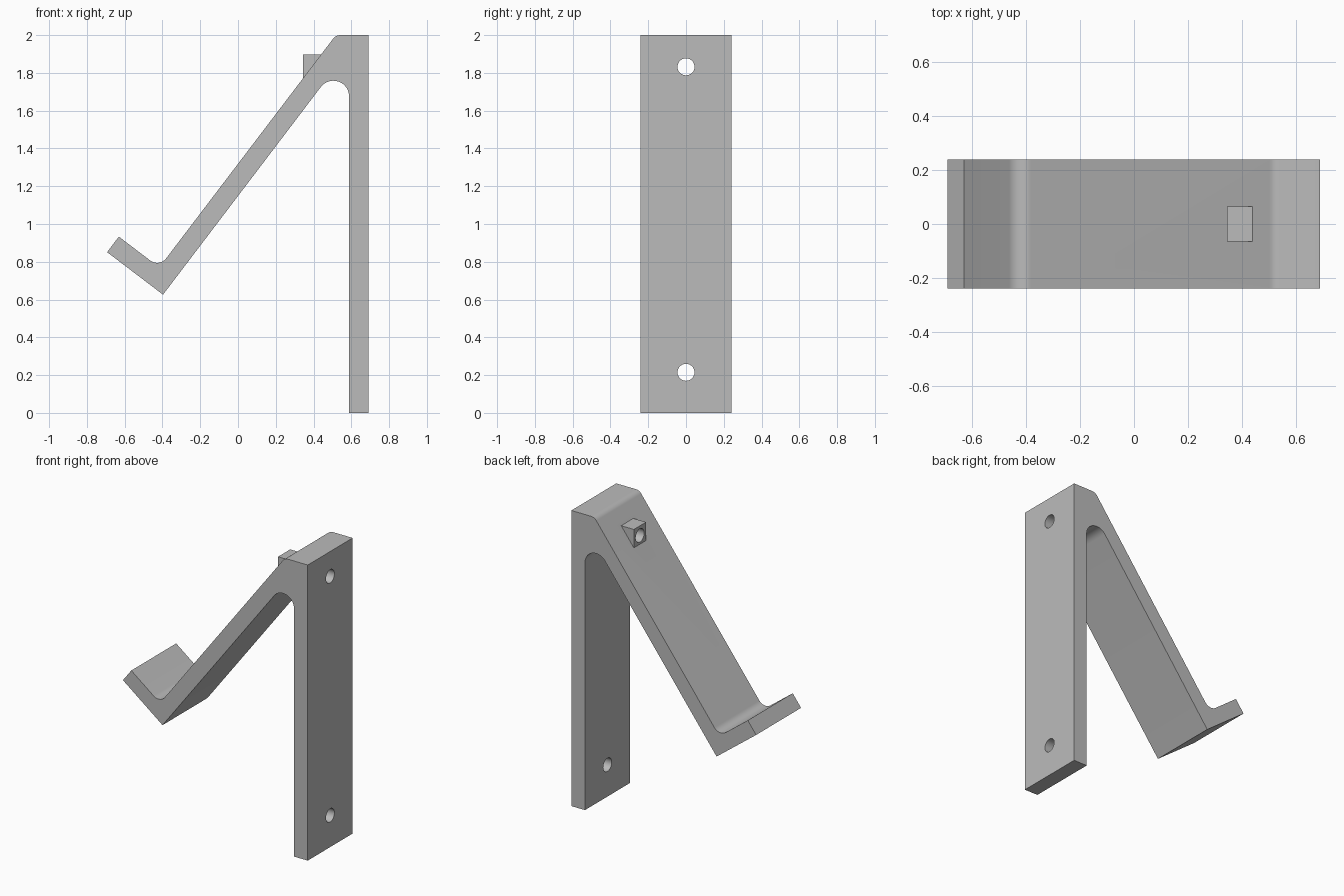
import bpy
import bmesh
from math import radians, tan, pi
from mathutils import Vector, Matrix

cube = bpy.data.objects.get("Cube")
if cube:
    bpy.data.objects.remove(cube, do_unlink=True)

grey = bpy.data.materials.new("plain grey")
grey.use_nodes = True
grey.diffuse_color = (0.5, 0.5, 0.5, 1)
grey.node_tree.nodes["Principled BSDF"].inputs["Base Color"].default_value = (0.5, 0.5, 0.5, 1)

HALF_WIDTH = 0.24
THICK = 0.103
HOLE_RADIUS = 0.045
HOLE_TOP, HOLE_LOW = 1.832, 0.215


def fillet(prev, corner, nxt, radius, steps=14):
    """Points of an arc that rounds a profile corner."""
    a, b = (prev - corner).normalized(), (nxt - corner).normalized()
    half = a.angle(b) / 2
    start, end = corner + a * radius / tan(half), corner + b * radius / tan(half)
    centre = corner + (a + b).normalized() * (start - corner).length / (a + b).normalized().dot(a)
    u, v = start - centre, end - centre
    # shortest sweep from u to v
    sweep = u.angle_signed(v)
    return [centre + Matrix.Rotation(-sweep * i / steps, 2) @ u for i in range(steps + 1)]


def add_object(name, bm):
    bmesh.ops.recalc_face_normals(bm, faces=bm.faces)
    mesh = bpy.data.meshes.new(name)
    bm.to_mesh(mesh)
    bm.free()
    mesh.materials.append(grey)
    obj = bpy.data.objects.new(name, mesh)
    bpy.context.collection.objects.link(obj)
    return obj


def box(name, low, high):
    bm = bmesh.new()
    low, high = Vector(low), Vector(high)
    bmesh.ops.create_cube(bm, size=1, matrix=Matrix.Translation((low + high) / 2)
                          @ Matrix.Diagonal((*(high - low), 1)))
    return add_object(name, bm)


def drill(name, x_low, x_high, z):
    bm = bmesh.new()
    place = Matrix.Translation(((x_low + x_high) / 2, 0, z)) @ Matrix.Rotation(pi / 2, 4, 'Y')
    bmesh.ops.create_cone(bm, cap_ends=True, segments=48, radius1=HOLE_RADIUS,
                          radius2=HOLE_RADIUS, depth=x_high - x_low, matrix=place)
    return add_object(name, bm)


def combine(target, other, operation):
    mod = target.modifiers.new(other.name, 'BOOLEAN')
    mod.operation = operation
    mod.solver = 'EXACT'
    mod.object = other
    other.hide_render = True
    other.hide_set(True)


# Side profile: wall plate, sloping arm and upturned lip
along = Vector((0.605, 0.796))
across = Vector((-0.796, 0.605))
elbow = Vector((-0.397, 0.626))
inner_elbow = elbow + THICK * (along + across)
lip_low = elbow + across * 0.372
plate_in, plate_out = 0.588, 0.69
crest = inner_elbow + along * ((2 - inner_elbow.y) / along.y)
crotch = elbow + along * ((plate_in - elbow.x) / along.x)

# Each corner carries its rounding radius
corners = [
    (Vector((plate_in, 0)), 0),
    (Vector((plate_out, 0)), 0),
    (Vector((plate_out, 2)), 0),
    (crest, 0.05),
    (inner_elbow, 0.06),
    (lip_low + along * THICK, 0),
    (lip_low, 0),
    (elbow, 0),
    (crotch, 0.083),
]
outline = []
for i, (point, radius) in enumerate(corners):
    if radius:
        before, after = corners[i - 1][0], corners[(i + 1) % len(corners)][0]
        outline += fillet(before, point, after, radius)
    else:
        outline.append(point)

bm = bmesh.new()
face = bm.faces.new([bm.verts.new((p.x, -HALF_WIDTH, p.y)) for p in outline])
side = bmesh.ops.extrude_face_region(bm, geom=[face])
bmesh.ops.translate(bm, vec=(0, 2 * HALF_WIDTH, 0),
                    verts=[g for g in side["geom"] if isinstance(g, bmesh.types.BMVert)])
bracket = add_object("bracket", bm)

# Small square boss around the upper screw hole
boss = box("screw_boss", (0.345, -0.065, HOLE_TOP - 0.065), (0.56, 0.065, HOLE_TOP + 0.065))
combine(bracket, boss, 'UNION')

# Screw holes
combine(bracket, drill("upper_hole_cutter", 0.2, 0.8, HOLE_TOP), 'DIFFERENCE')
combine(bracket, drill("lower_hole_cutter", 0.5, 0.8, HOLE_LOW), 'DIFFERENCE')

# Apply the cuts, remove the helpers and smooth the rounded corners
bpy.context.view_layer.update()
graph = bpy.context.evaluated_depsgraph_get()
final = bpy.data.meshes.new_from_object(bracket.evaluated_get(graph))
helpers = [mod.object for mod in bracket.modifiers]
bracket.modifiers.clear()
bracket.data = final
for helper in helpers:
    bpy.data.objects.remove(helper, do_unlink=True)

bpy.ops.object.select_all(action='DESELECT')
bracket.select_set(True)
bpy.context.view_layer.objects.active = bracket
bpy.ops.object.shade_smooth_by_angle(angle=radians(30))
